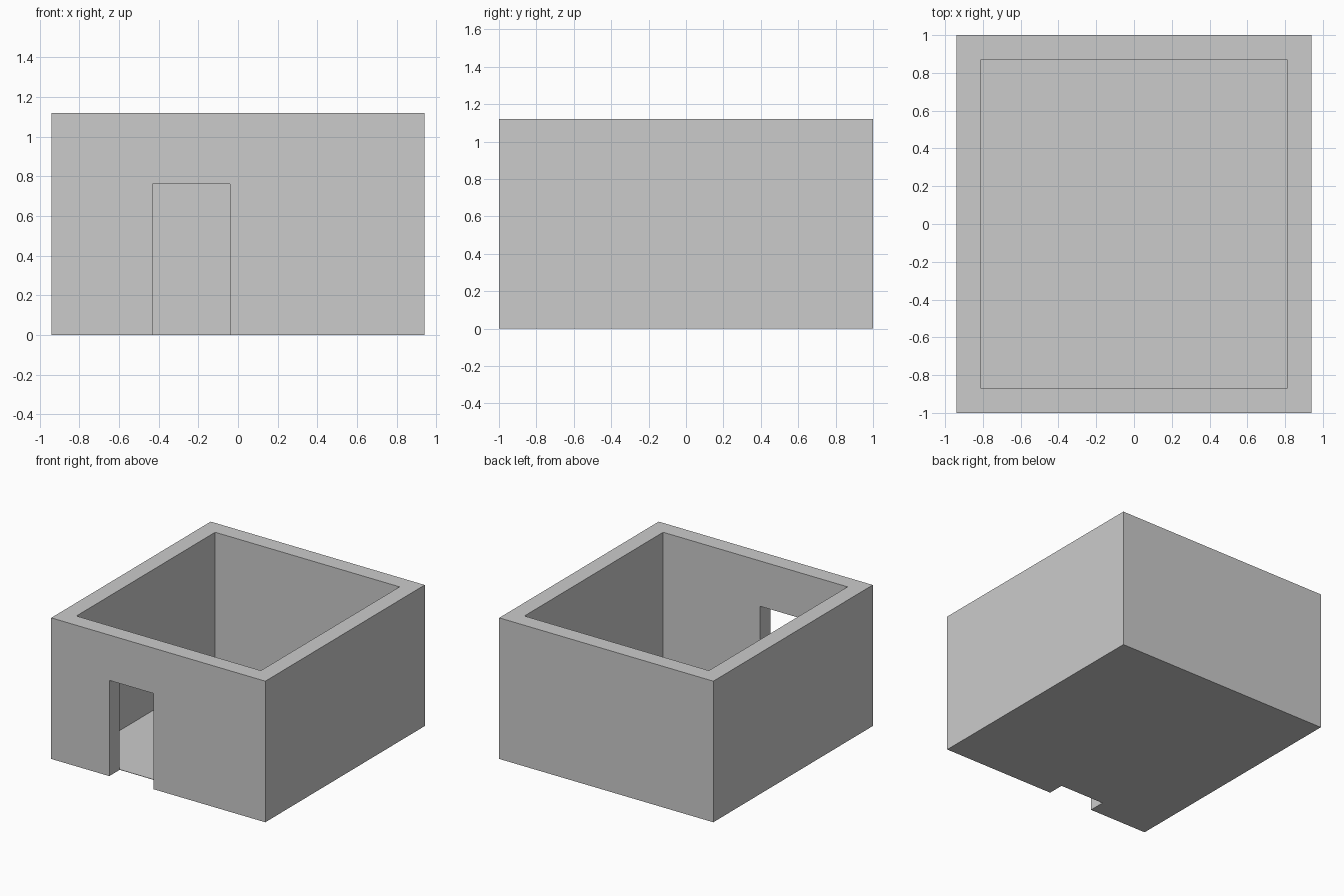
import bpy

if "Cube" in bpy.data.objects:
    bpy.data.objects.remove(bpy.data.objects["Cube"])

W, D, H = 0.94, 1.00, 1.12      # half width, half depth, height
WALL = 0.13
FLOOR = 0.003


def box(name, x0, x1, y0, y1, z0, z1):
    bpy.ops.mesh.primitive_cube_add(
        size=1, location=((x0 + x1) / 2, (y0 + y1) / 2, (z0 + z1) / 2))
    ob = bpy.context.object
    ob.name = name
    ob.scale = (x1 - x0, y1 - y0, z1 - z0)
    bpy.ops.object.transform_apply(location=True, rotation=False, scale=True)
    return ob


def cut(target, cutter):
    cutter.hide_render = True
    mod = target.modifiers.new("cut", 'BOOLEAN')
    mod.operation = 'DIFFERENCE'
    mod.solver = 'EXACT'
    mod.object = cutter
    bpy.context.view_layer.objects.active = target
    bpy.ops.object.modifier_apply(modifier=mod.name)
    bpy.data.objects.remove(cutter)


ix, iy = W - WALL, D - WALL

# Four walls, open at the top
walls = box("walls", -W, W, -D, D, 0, H)
cut(walls, box("room_cutter", -ix, ix, -iy, iy, -0.5, H + 0.5))

# Doorway through the front wall
cut(walls, box("door_cutter", -0.43, -0.04, -D - 0.2, -iy + 0.2, -0.5, 0.76))

# Thin floor between the walls, stopping at the doorway
box("floor", -ix, ix, -iy, iy, 0, FLOOR)
